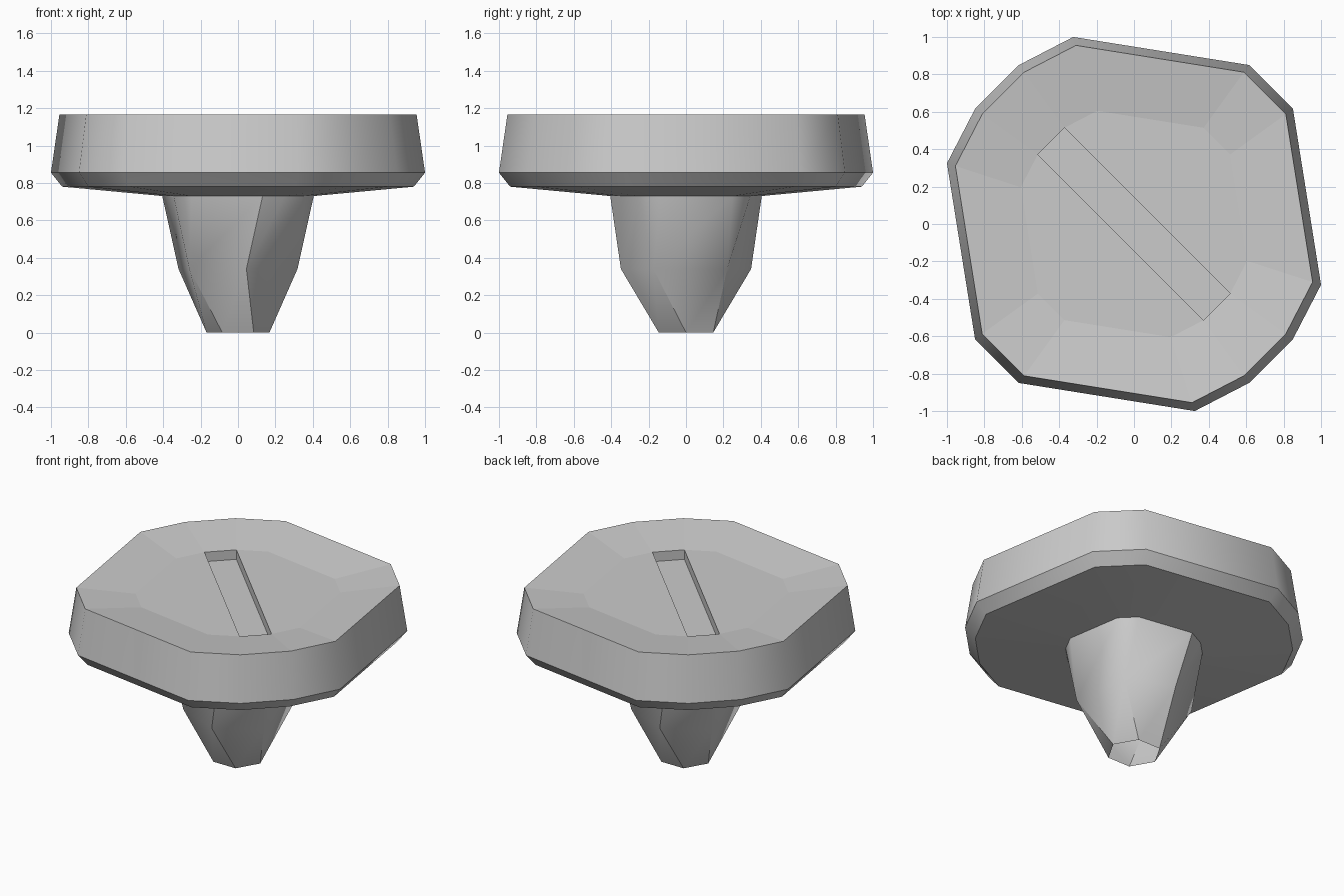
import bpy, bmesh, math

if "Cube" in bpy.data.objects:
    bpy.data.objects.remove(bpy.data.objects["Cube"])

# Half of the twelve-sided head outline and the six-sided stem; rest is a half-turn
half12 = [(0.325, -1.0), (0.615, -0.85), (0.85, -0.615), (1.0, -0.325), (0.85, 0.615), (0.615, 0.85)]
half6 = [(0.045, -0.348), (0.318, -0.175), (0.26, 0.22)]


def full(half):
    return half + [(-x, -y) for x, y in half]


outline = full(half12)
mid = full(half6)
tip = [(0.168 * math.cos(math.radians(a)), 0.168 * math.sin(math.radians(a)))
       for a in range(-60, 300, 60)]


def ring(bm, pts, z, s=1.0):
    return [bm.verts.new((x * s, y * s, z)) for x, y in pts]


def bridge(bm, low, high):
    n = len(low)
    for i in range(n):
        j = (i + 1) % n
        bm.faces.new((low[i], low[j], high[j], high[i]))


def finish(bm, name):
    bmesh.ops.remove_doubles(bm, verts=bm.verts, dist=0.0005)
    mesh = bpy.data.meshes.new(name)
    bm.to_mesh(mesh)
    bm.free()
    obj = bpy.data.objects.new(name, mesh)
    bpy.context.collection.objects.link(obj)
    bpy.ops.object.select_all(action='DESELECT')
    obj.select_set(True)
    bpy.context.view_layer.objects.active = obj
    bpy.ops.object.shade_smooth_by_angle(angle=math.radians(40))
    # The dished top stays faceted
    for p in obj.data.polygons:
        if p.normal.z > 0.5:
            p.use_smooth = False
    return obj


# Head: underside, chamfer, tapered wall and shallow dish
bm = bmesh.new()
rings = [ring(bm, outline, z, s) for z, s in
         [(0.73, 0.405), (0.78, 0.94), (0.855, 1.0), (1.165, 0.955), (1.12, 0.605)]]
for a, b in zip(rings, rings[1:]):
    bridge(bm, a, b)

# Screwdriver slot sunk between two opposite short sides of the dish floor
d = rings[-1]
slot = [d[1], d[2], d[7], d[8]]
floor = [bm.verts.new((v.co.x, v.co.y, 1.055)) for v in slot]
bridge(bm, slot, floor)
bm.faces.new(floor)
bm.faces.new(d[2:8])
bm.faces.new(d[8:] + d[:2])
finish(bm, "slotted_head")

# Stem: twelve-sided neck narrowing to six sides, then to an open tip
bm = bmesh.new()
paired = [p for p in mid for _ in range(2)]
top = ring(bm, outline, 0.73, 0.405)
waist = ring(bm, paired, 0.34)
bridge(bm, waist, top)
bridge(bm, ring(bm, tip, 0.0), ring(bm, mid, 0.34))
finish(bm, "tapered_stem")
